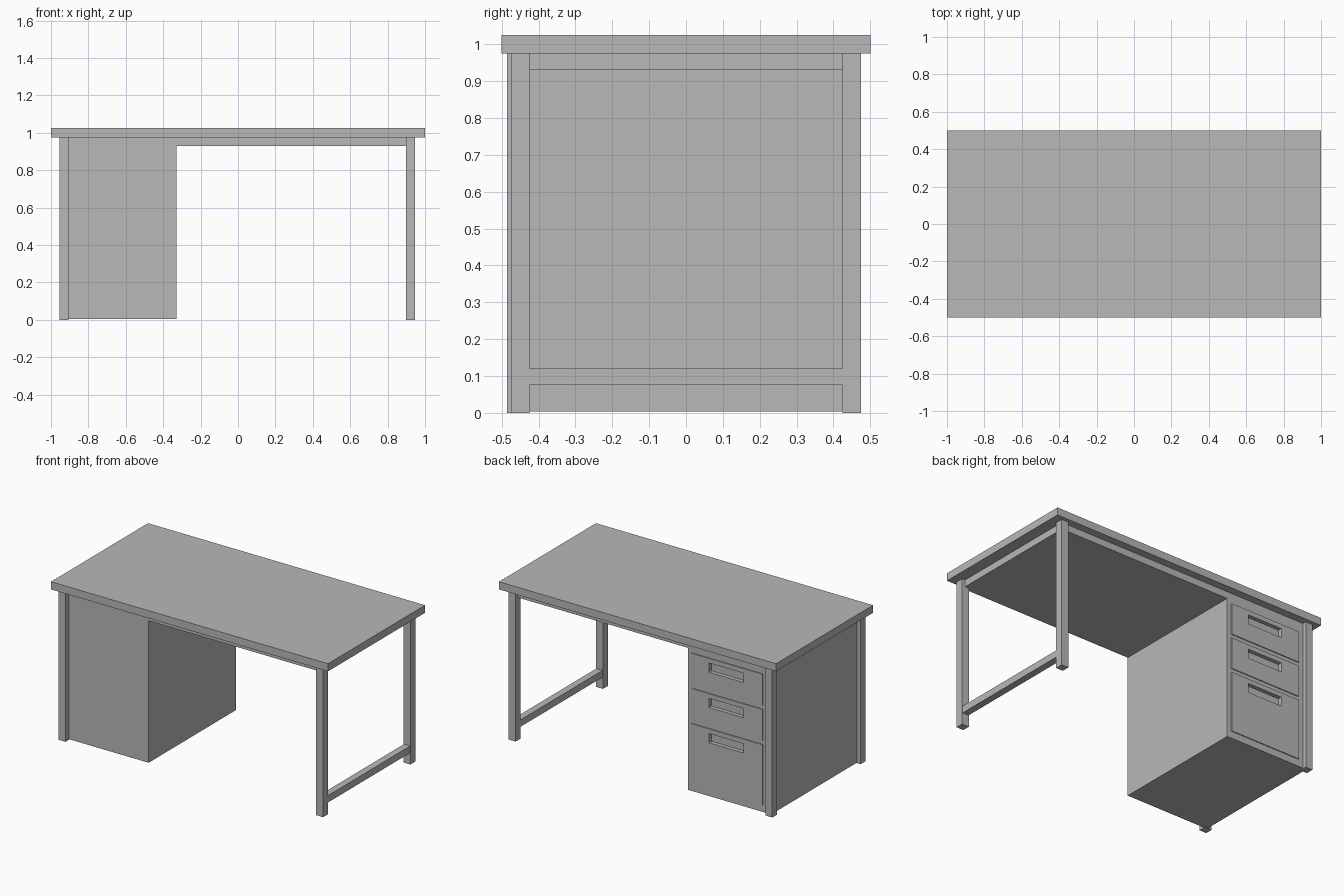
import bpy, bmesh
from mathutils import Vector

if "Cube" in bpy.data.objects:
    bpy.data.objects.remove(bpy.data.objects["Cube"])

grey = bpy.data.materials.new("plain_grey")
grey.use_nodes = True
grey.diffuse_color = (0.48, 0.48, 0.48, 1)
grey.node_tree.nodes["Principled BSDF"].inputs["Base Color"].default_value = grey.diffuse_color


def boxes(name, *extents):
    """One object made of boxes, each given as x, y and z ranges."""
    bm = bmesh.new()
    for ext in extents:
        made = bmesh.ops.create_cube(bm, size=1)
        for v in made["verts"]:
            v.co = Vector([lo + (c + 0.5) * (hi - lo) for c, (lo, hi) in zip(v.co, ext)])
    mesh = bpy.data.meshes.new(name)
    bm.to_mesh(mesh)
    bm.free()
    mesh.materials.append(grey)
    obj = bpy.data.objects.new(name, mesh)
    bpy.context.scene.collection.objects.link(obj)
    return obj


UNDER = 0.975   # underside of the desk top
FACE = 0.45     # drawer side of the cabinet
LEG = 0.05

# Desk top and the thick panel under it
boxes("desk_top", ((-1, 1), (-0.5, 0.5), (UNDER, 1.025)))
boxes("under_panel", ((-0.33, 0.925), (-FACE, FACE), (0.93, UNDER)))

# Four legs and the low rail of the open end
for name, x, y in (("cabinet_front_leg", -0.955, -0.485), ("cabinet_back_leg", -0.955, 0.425),
                   ("open_front_leg", 0.897, -0.475), ("open_back_leg", 0.897, 0.425)):
    boxes(name, ((x, x + LEG), (y, y + LEG), (0, UNDER)))
boxes("foot_rail", ((0.9, 0.945), (-0.425, 0.425), (0.075, 0.12)))

# Cabinet and slightly raised drawer fronts
cabinet = boxes("cabinet", ((-0.93, -0.33), (-FACE, FACE), (0.004, UNDER)))
drawers = {"top_drawer": (0.7, 0.905), "middle_drawer": (0.47, 0.675), "bottom_drawer": (0.05, 0.445)}
fronts = [boxes(name, ((-0.87, -0.36), (FACE - 0.002, FACE + 0.006), z)) for name, z in drawers.items()]

# Recessed grips cut below the top edge of each drawer
cutter = boxes("grip_cutter", *[((-0.735, -0.485), (FACE - 0.02, FACE + 0.05), (top - 0.09, top - 0.03))
                                for _, top in drawers.values()])
cutter.hide_render = True
cutter.display_type = 'WIRE'
cutter.hide_set(True)
for obj in [cabinet] + fronts:
    mod = obj.modifiers.new("grips", 'BOOLEAN')
    mod.operation = 'DIFFERENCE'
    mod.solver = 'EXACT'
    mod.object = cutter
